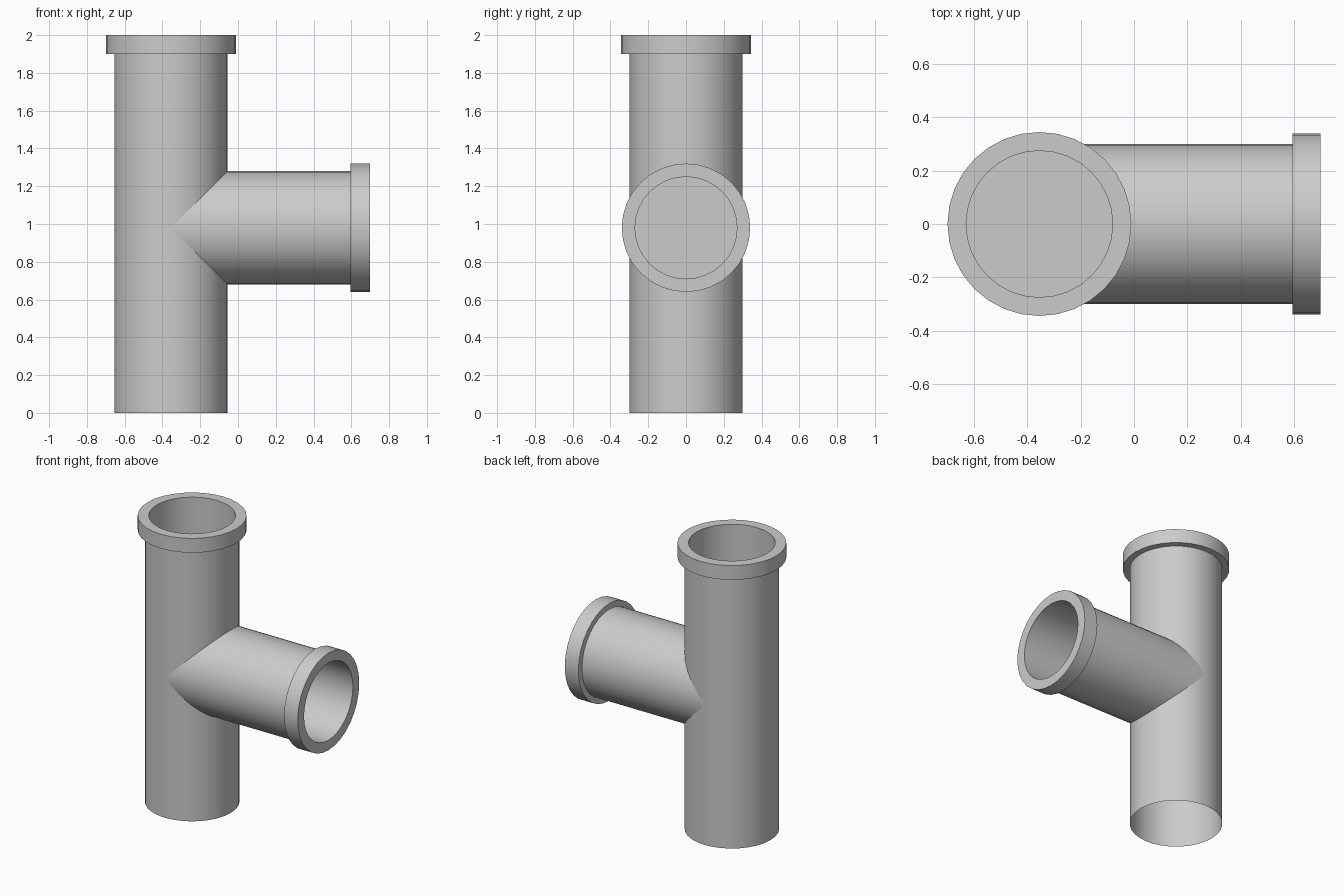
import bpy, bmesh, math
from mathutils import Matrix

if "Cube" in bpy.data.objects:
    bpy.data.objects.remove(bpy.data.objects["Cube"])

SIDES = 32


def lathe(name, profile, matrix):
    """Revolve (radius, height) points about z, then place with matrix."""
    bm = bmesh.new()
    rings = []
    for r, h in profile:
        rings.append([bm.verts.new((r * math.cos(2 * math.pi * i / SIDES),
                                    r * math.sin(2 * math.pi * i / SIDES), h))
                      for i in range(SIDES)])
    for a, b in zip(rings, rings[1:]):
        for i in range(SIDES):
            j = (i + 1) % SIDES
            bm.faces.new((a[i], a[j], b[j], b[i]))
    bm.faces.new(rings[-1])          # floor of the bore
    bm.transform(matrix)
    mesh = bpy.data.meshes.new(name)
    bm.to_mesh(mesh)
    bm.free()
    obj = bpy.data.objects.new(name, mesh)
    bpy.context.collection.objects.link(obj)
    bpy.ops.object.select_all(action='DESELECT')
    obj.select_set(True)
    bpy.context.view_layer.objects.active = obj
    bpy.ops.object.shade_smooth_by_angle(angle=math.radians(30))
    return obj


def pipe_profile(radius, length, collar, collar_height, bore, depth):
    """Open-ended pipe with a raised collar and a recessed mouth."""
    return [(radius, 0), (radius, length - collar_height),
            (collar, length - collar_height), (collar, length),
            (bore, length), (bore, length - depth)]


CENTRE_X = -0.355

# upright pipe
lathe("main_pipe", pipe_profile(0.30, 2.0, 0.345, 0.10, 0.275, 0.5),
      Matrix.Translation((CENTRE_X, 0, 0)))

# side branch, pointing to +x
lathe("branch_pipe", pipe_profile(0.30, 0.70 - CENTRE_X, 0.34, 0.105, 0.27, 0.5),
      Matrix.Translation((CENTRE_X, 0, 0.98)) @ Matrix.Rotation(math.pi / 2, 4, 'Y'))
